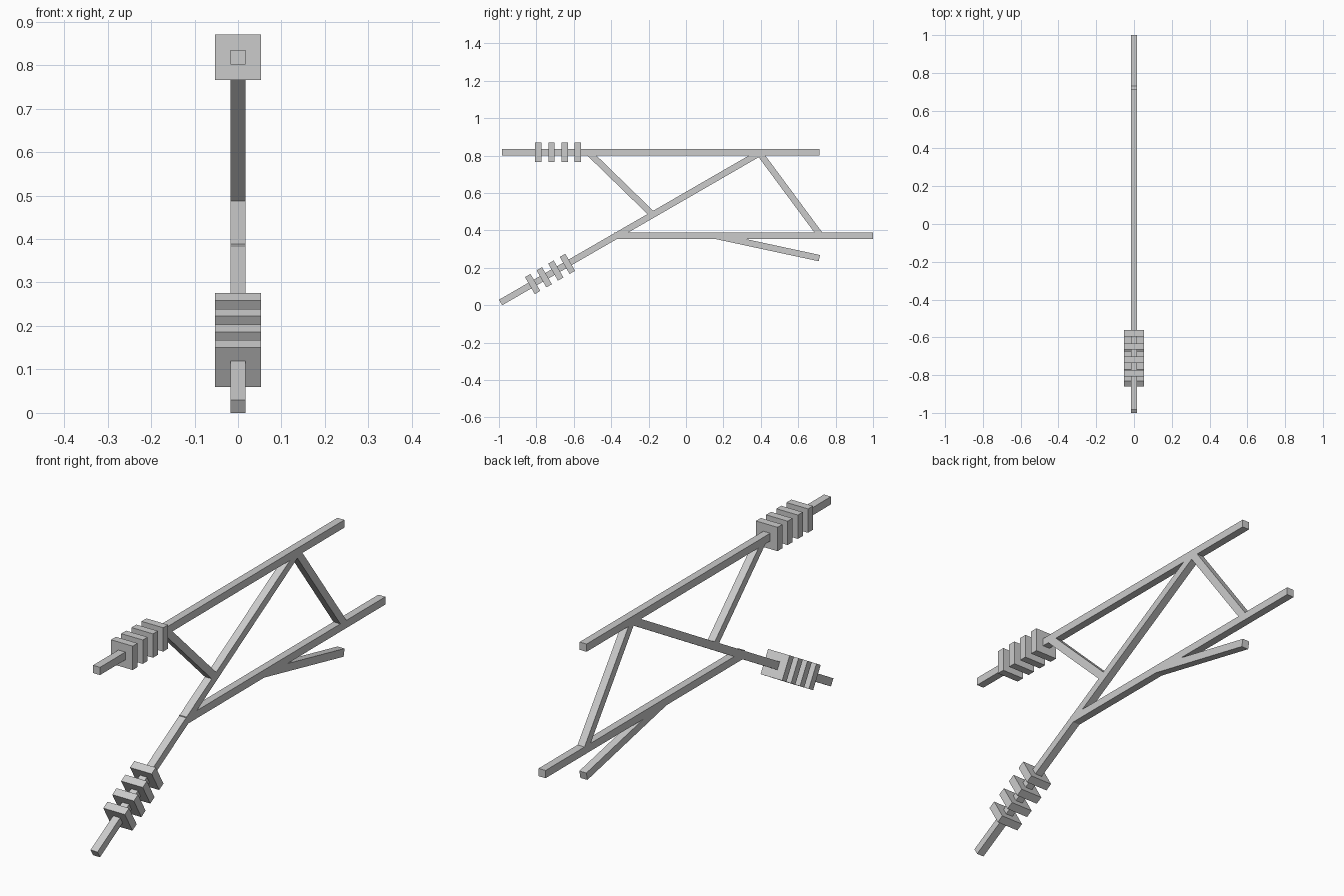
import bpy
from mathutils import Vector, Matrix

if "Cube" in bpy.data.objects:
    bpy.data.objects.remove(bpy.data.objects["Cube"])

BAR = 0.034      # square bar width
PLATE = 0.105    # grip plate width
THICK = 0.034    # grip plate thickness


def bar(name, start, end, width=BAR):
    """Square bar between two (y, z) points on the centre plane."""
    a, b = Vector((0, *start)), Vector((0, *end))
    d = b - a
    y = d.normalized()
    x = Vector((1, 0, 0))
    z = x.cross(y)
    bpy.ops.mesh.primitive_cube_add(size=1)
    ob = bpy.context.object
    ob.name = ob.data.name = name
    basis = Matrix((x, y, z)).transposed().to_4x4()
    ob.data.transform(basis @ Matrix.Diagonal((width, d.length, width, 1)))
    ob.location = (a + b) / 2
    return ob


def grip(name, first, last, count=4):
    """Row of square plates threaded on a bar, centred from first to last."""
    a, b = Vector(first), Vector(last)
    half = (b - a).normalized() * THICK / 2
    for i in range(count):
        c = a.lerp(b, i / (count - 1))
        bar(f"{name}_{i + 1}", c - half, c + half, PLATE)


# Long frame bars
bar("top_bar", (-0.983, 0.818), (0.715, 0.818))
bar("diagonal_bar", (-0.9915, 0.0147), (0.383, 0.808))
bar("lower_bar", (-0.385, 0.371), (1.0, 0.371))

# Struts and short brace
bar("front_strut", (-0.515, 0.812), (-0.178, 0.484))
bar("rear_strut", (0.396, 0.810), (0.721, 0.371))
bar("lower_brace", (0.165, 0.370), (0.713, 0.252))

# Plate grips
grip("top_plate", (-0.79, 0.818), (-0.578, 0.818))
grip("diagonal_plate", (-0.82, 0.1137), (-0.634, 0.2213))
